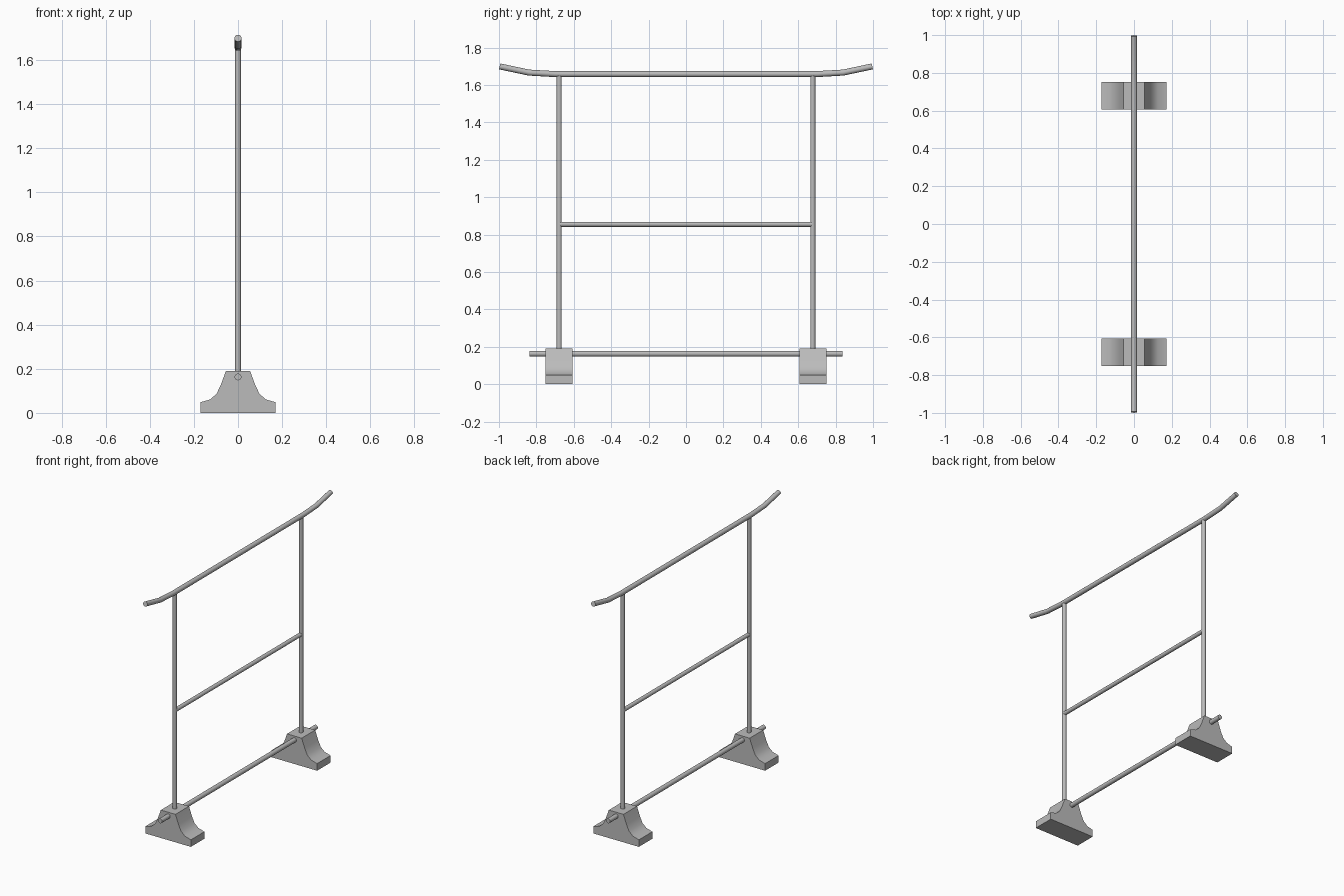
import bpy, bmesh
from math import radians
from mathutils import Vector

cube = bpy.data.objects.get("Cube")
if cube:
    bpy.data.objects.remove(cube, do_unlink=True)

steel = bpy.data.materials.new("grey_steel")
steel.use_nodes = True
GREY = (0.5, 0.5, 0.5, 1)
steel.diffuse_color = GREY
steel.node_tree.nodes["Principled BSDF"].inputs["Base Color"].default_value = GREY

SIDES = 20
POST_Y = 0.678


def finish(name, bm, angle):
    bmesh.ops.recalc_face_normals(bm, faces=bm.faces)
    mesh = bpy.data.meshes.new(name)
    bm.to_mesh(mesh)
    bm.free()
    mesh.materials.append(steel)
    obj = bpy.data.objects.new(name, mesh)
    bpy.context.collection.objects.link(obj)
    bpy.ops.object.select_all(action="DESELECT")
    obj.select_set(True)
    bpy.context.view_layer.objects.active = obj
    bpy.ops.object.shade_smooth_by_angle(angle=radians(angle))
    return obj


def tube(name, path, radius):
    """Capped round tube along (y, z) points, with mitred bends."""
    pts = [Vector((0, y, z)) for y, z in path]
    dirs = [(b - a).normalized() for a, b in zip(pts, pts[1:])]
    bm = bmesh.new()
    rings = []
    for i, p in enumerate(pts):
        before, after = dirs[max(i - 1, 0)], dirs[min(i, len(dirs) - 1)]
        axis = (before + after).normalized()
        matrix = axis.to_track_quat("Z", "X").to_matrix().to_4x4()
        matrix.translation = p
        rings.append(bmesh.ops.create_circle(
            bm, segments=SIDES, radius=radius, matrix=matrix)["verts"])
    for a, b in zip(rings, rings[1:]):
        for k in range(SIDES):
            n = (k + 1) % SIDES
            bm.faces.new((a[k], a[n], b[n], b[k]))
    bm.faces.new(rings[0])
    bm.faces.new(rings[-1])
    return finish(name, bm, 30)


def foot(name, y, depth=0.145):
    """Flared block: half profile mirrored in x, extruded along y."""
    half = [(0.171, 0), (0.171, 0.048), (0.126, 0.061),
            (0.097, 0.087), (0.078, 0.127), (0.055, 0.19)]
    outline = half + [(-x, z) for x, z in reversed(half)]
    bm = bmesh.new()
    face = bm.faces.new([bm.verts.new((x, y - depth / 2, z)) for x, z in outline])
    new = bmesh.ops.extrude_face_region(bm, geom=[face])["geom"]
    bmesh.ops.translate(bm, vec=(0, depth, 0),
                        verts=[v for v in new if isinstance(v, bmesh.types.BMVert)])
    return finish(name, bm, 35)


# Handrail with upturned ends
bend = [(0.7, 1.658), (0.84, 1.666), (0.996, 1.699)]
tube("top_rail", [(-y, z) for y, z in reversed(bend)] + bend, 0.016)

# Cross bars
tube("middle_rail", [(-POST_Y, 0.855), (POST_Y, 0.855)], 0.0135)
tube("bottom_rail", [(-0.836, 0.163), (0.836, 0.163)], 0.0155)

# Posts and feet at both ends
for label, side in (("front", -1), ("back", 1)):
    y = side * POST_Y
    tube(label + "_post", [(y, 0.15), (y, 1.655)], 0.0135)
    foot(label + "_foot", y)
